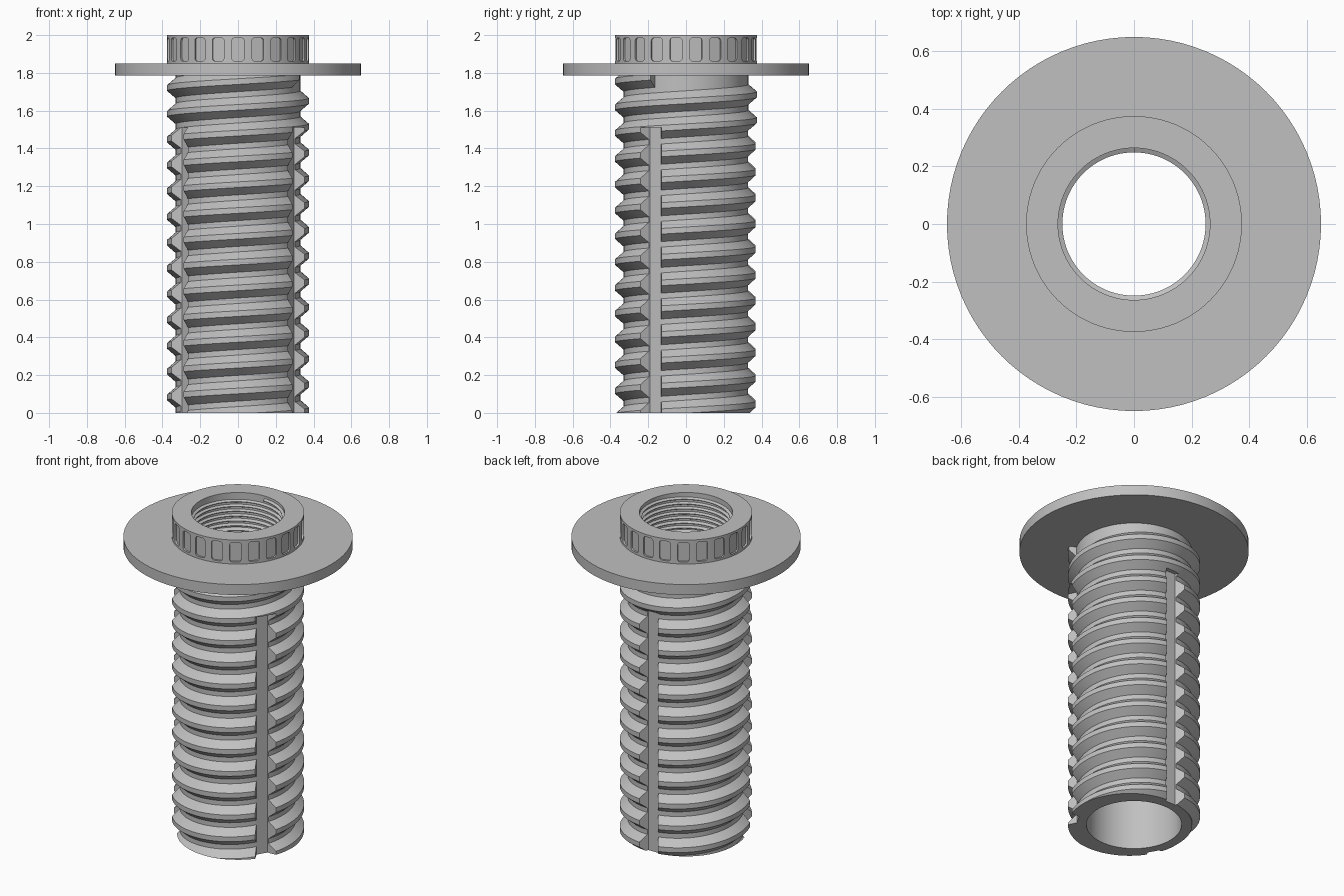
import bpy, bmesh, math
from mathutils import Matrix, Vector

old = bpy.data.objects.get("Cube")
if old:
    bpy.data.objects.remove(old, do_unlink=True)

SEGMENTS = 96
PITCH = 0.1365
SLOT_ANGLES = (-30, 90, 210)
POCKETS = 22

grey = bpy.data.materials.new("plain_grey")
grey.use_nodes = True
colour = (0.53, 0.53, 0.53, 1)
grey.diffuse_color = colour
grey.node_tree.nodes["Principled BSDF"].inputs["Base Color"].default_value = colour


def make_object(name, bm):
    bmesh.ops.recalc_face_normals(bm, faces=bm.faces)
    mesh = bpy.data.meshes.new(name)
    bm.to_mesh(mesh)
    bm.free()
    mesh.materials.append(grey)
    obj = bpy.data.objects.new(name, mesh)
    bpy.context.collection.objects.link(obj)
    return obj


def skin(name, sections, closed):
    """Join a row of equal cross-sections into a solid."""
    bm = bmesh.new()
    rings = [[bm.verts.new(p) for p in s] for s in sections]
    n = len(rings[0])
    pairs = list(zip(rings, rings[1:]))
    if closed:
        pairs.append((rings[-1], rings[0]))
    for a, b in pairs:
        for i in range(n):
            j = (i + 1) % n
            bm.faces.new((a[i], a[j], b[j], b[i]))
    if not closed:
        bm.faces.new(rings[0])
        bm.faces.new(rings[-1])
    return make_object(name, bm)


def polar(r, angle, z):
    return Vector((r * math.cos(angle), r * math.sin(angle), z))


def lathe(name, profile):
    step = math.tau / SEGMENTS
    return skin(name, [[polar(r, k * step, z) for r, z in profile]
                       for k in range(SEGMENTS)], True)


def helix(name, base, crest, crest_width, flank, pitch, end_angle, end_z, turns):
    """Screw ridge that winds down from its upper end."""
    half = crest_width / 2
    profile = ((base, -half - flank), (crest, -half), (crest, half), (base, half + flank))
    sections = []
    for k in range(int(turns * SEGMENTS) + 1):
        turn = k / SEGMENTS
        angle = end_angle - turn * math.tau
        sections.append([polar(r, angle, end_z - turn * pitch + dz) for r, dz in profile])
    return skin(name, sections, False)


def cut(obj, cutter):
    mod = obj.modifiers.new("cut", 'BOOLEAN')
    mod.operation = 'DIFFERENCE'
    mod.solver = 'EXACT'
    mod.object = cutter
    bpy.context.view_layer.objects.active = obj
    bpy.ops.object.modifier_apply(modifier=mod.name)


# Hollow shank, flange and collar
shank = lathe("shank", [(0.27, 0), (0.33, 0), (0.33, 1.8), (0.27, 1.8)])
flange = lathe("flange", [(0.266, 1.785), (0.65, 1.785), (0.65, 1.85), (0.266, 1.85)])
collar = lathe("collar", [(0.264, 1.84), (0.375, 1.84), (0.375, 2), (0.264, 2)])

# Coarse outer thread, running out just under the flange
end_angle = math.radians(330)
end_z = 1.72 + PITCH * 150 / 360
outer_thread = helix("outer_thread", 0.325, 0.375, 0.03, 0.043,
                     PITCH, end_angle, end_z, 14)

# Fine thread inside the mouth of the bore
inner_thread = helix("inner_thread", 0.273, 0.249, 0.004, 0.012,
                     0.03, math.pi / 2, 1.975, 18)

# Three flared keyway slots, closed at the top
slot_cutters = []
for degrees in SLOT_ANGLES:
    turn = Matrix.Rotation(math.radians(degrees), 3, 'Z')
    outline = ((0.322, -0.034), (0.4, -0.085), (0.4, 0.085), (0.322, 0.034))
    slot_cutters.append(skin("slot_cutter", [[turn @ Vector((x, y, z)) for x, y in outline]
                                             for z in (-0.3, 1.51)], False))

# Trim block for the flat lower end
bm = bmesh.new()
bmesh.ops.create_cube(bm, size=2, matrix=Matrix.Translation((0, 0, -1)))
trim = make_object("trim_cutter", bm)

# Rounded grip pockets around the collar
bm = bmesh.new()
for k in range(POCKETS):
    angle = -math.pi / 2 + k * math.tau / POCKETS
    made = bmesh.ops.create_cube(bm, size=1)["verts"]
    bmesh.ops.scale(bm, verts=made, vec=(0.04, 0.064, 0.122))
    edges = {e for v in made for e in v.link_edges
             if abs(e.verts[0].co.x - e.verts[1].co.x) > 0.01}
    faces = {f for v in made for f in v.link_faces}
    result = bmesh.ops.bevel(bm, geom=list(edges), offset=0.014, segments=4,
                             profile=0.5, affect='EDGES')
    verts = {v for f in faces | set(result["faces"]) if f.is_valid for v in f.verts}
    bmesh.ops.transform(bm, verts=list(verts), matrix=Matrix.Rotation(angle, 4, 'Z')
                        @ Matrix.Translation((0.383, 0, 1.924)))
pockets = make_object("pocket_cutter", bm)

cut(outer_thread, trim)
for cutter in slot_cutters:
    cut(outer_thread, cutter)
    cut(shank, cutter)
cut(collar, pockets)

for cutter in slot_cutters + [trim, pockets]:
    bpy.data.objects.remove(cutter, do_unlink=True)

# Smooth round walls, crisp edges
for obj in (shank, flange, collar, outer_thread, inner_thread):
    bpy.ops.object.select_all(action='DESELECT')
    obj.select_set(True)
    bpy.context.view_layer.objects.active = obj
    bpy.ops.object.shade_smooth_by_angle(angle=math.radians(25))
